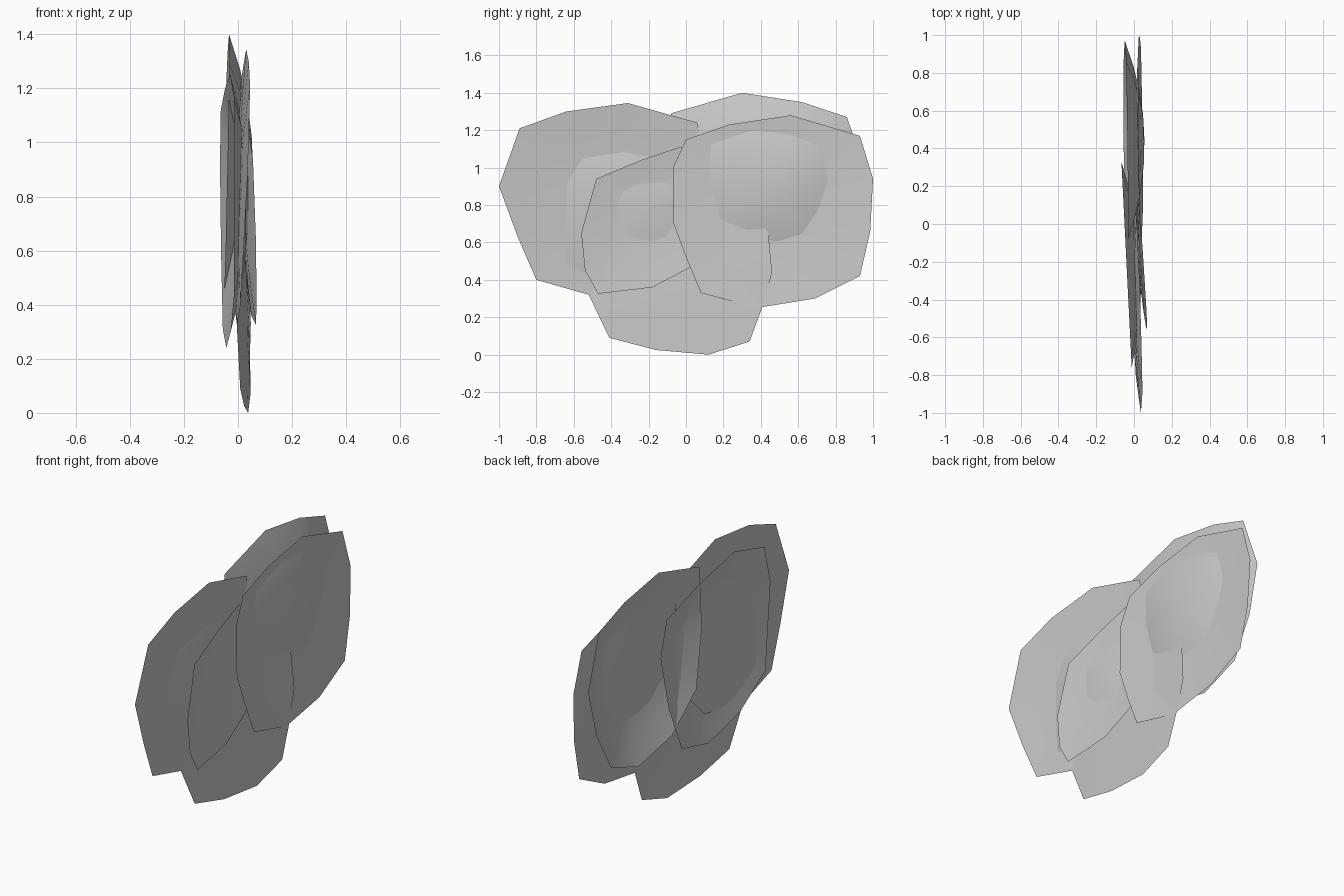
import bpy
import bmesh
from mathutils import Vector

cube = bpy.data.objects.get("Cube")
if cube:
    bpy.data.objects.remove(cube, do_unlink=True)

# One plain grey for every leaf
grey = bpy.data.materials.new("soft grey")
grey.use_nodes = True
grey.diffuse_color = (0.58, 0.58, 0.58, 1)
bsdf = next(n for n in grey.node_tree.nodes if n.type == "BSDF_PRINCIPLED")
bsdf.inputs["Base Color"].default_value = grey.diffuse_color
bsdf.inputs["Roughness"].default_value = 0.8

RINGS = (1, 0.75, 0.5, 0.25)


def leaf(name, outline, offset, lean_y, lean_z, bulge):
    """Thin upright sheet: a (y, z) outline, leaning and bulging along x."""
    points = [Vector(p) for p in outline]
    centre = sum(points, Vector((0, 0))) / len(points)
    bm = bmesh.new()

    def vertex(point, scale):
        flat = (point - centre) * scale
        x = offset + lean_y * flat.x + lean_z * flat.y + bulge * (1 - scale ** 2)
        return bm.verts.new((x, centre.x + flat.x, centre.y + flat.y))

    rings = [[vertex(p, scale) for p in points] for scale in RINGS]
    middle = vertex(centre, 0)
    count = len(points)
    for i in range(count):
        j = (i + 1) % count
        for outer, inner in zip(rings, rings[1:]):
            bm.faces.new((outer[i], outer[j], inner[j], inner[i]))
        bm.faces.new((rings[-1][i], rings[-1][j], middle))
    bmesh.ops.recalc_face_normals(bm, faces=bm.faces)
    bm.normal_update()
    # Face every sheet the same way
    if sum(f.normal.x for f in bm.faces) < 0:
        bmesh.ops.reverse_faces(bm, faces=bm.faces)
    for face in bm.faces:
        face.smooth = True
    mesh = bpy.data.meshes.new(name)
    bm.to_mesh(mesh)
    bm.free()
    mesh.materials.append(grey)
    obj = bpy.data.objects.new(name, mesh)
    bpy.context.collection.objects.link(obj)
    return obj


# Large leaf at the front end
leaf("front_leaf",
     [(-1, .9), (-.89, 1.21), (-.64, 1.3), (-.31, 1.345), (.06, 1.24), (.12, .95),
      (.05, .6), (-.15, .4), (-.52, .32), (-.8, .4), (-.9, .63)],
     offset=.015, lean_y=-.035, lean_z=.04, bulge=-.015)

# Leaf behind the front leaf
leaf("front_inner_leaf",
     [(-.76, .94), (-.7, 1.165), (-.4, 1.255), (-.05, 1.2), (.27, 1.12), (.33, .92),
      (.25, .6), (.12, .31), (-.14, .24), (-.46, .3), (-.71, .44)],
     offset=-.04, lean_y=-.05, lean_z=0, bulge=.075)

# Small leaf in the middle
leaf("middle_leaf",
     [(-.56, .65), (-.48, .94), (-.24, 1.04), (-.03, 1.11), (.06, 1.05), (.12, .85),
      (.1, .6), (.02, .465), (-.18, .36), (-.47, .325), (-.54, .45)],
     offset=.043, lean_y=-.06, lean_z=-.02, bulge=-.02)

# Large leaf at the back end
leaf("back_leaf",
     [(0, 1.15), (.23, 1.23), (.56, 1.28), (.93, 1.17), (1, .94), (.985, .66),
      (.93, .42), (.69, .3), (.38, .25), (.08, .33), (0, .52), (-.07, .71), (-.07, 1)],
     offset=.035, lean_y=-.01, lean_z=-.02, bulge=-.02)

# Taller leaf behind the back leaf
leaf("back_inner_leaf",
     [(-.08, 1.29), (.3, 1.4), (.62, 1.35), (.86, 1.27), (.97, .96), (.9, .68),
      (.77, .45), (.52, .36), (.2, .42), (-.03, .6), (-.09, .93)],
     offset=-.045, lean_y=-.01, lean_z=.02, bulge=.1)

# Hanging leaf that reaches the ground
leaf("lower_leaf",
     [(-.41, .09), (-.16, .025), (.12, 0), (.34, .07), (.41, .26), (.46, .44),
      (.44, .65), (.3, .85), (0, .9), (-.25, .82), (-.42, .65), (-.52, .32)],
     offset=.02, lean_y=.05, lean_z=-.03, bulge=.005)
